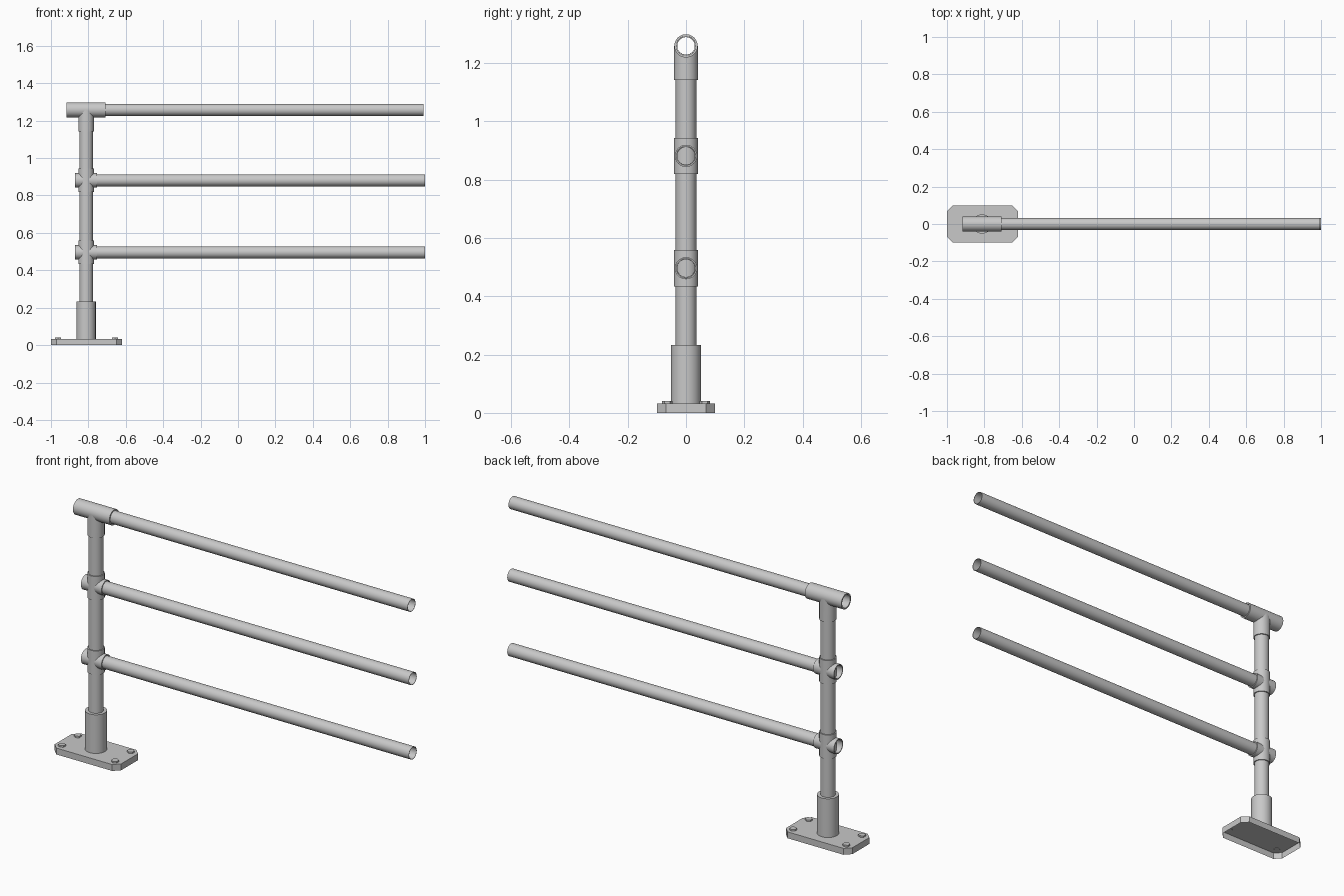
import bpy, bmesh, math
from mathutils import Matrix, Vector

cube = bpy.data.objects.get("Cube")
if cube:
    bpy.data.objects.remove(cube, do_unlink=True)

steel = bpy.data.materials.new("galvanised grey")
steel.use_nodes = True
GREY = (0.58, 0.58, 0.58, 1)
steel.diffuse_color = GREY
steel.node_tree.nodes["Principled BSDF"].inputs["Base Color"].default_value = GREY

POST_X = -0.812
POST_R, RAIL_R = 0.0355, 0.032
TOP_Z, PLATE_Z = 1.258, 0.033
SEG = 40


def finish(name, bm, smooth=True):
    bmesh.ops.recalc_face_normals(bm, faces=bm.faces)
    mesh = bpy.data.meshes.new(name)
    bm.to_mesh(mesh)
    bm.free()
    mesh.materials.append(steel)
    obj = bpy.data.objects.new(name, mesh)
    bpy.context.collection.objects.link(obj)
    if smooth:
        bpy.ops.object.select_all(action='DESELECT')
        obj.select_set(True)
        bpy.context.view_layer.objects.active = obj
        bpy.ops.object.shade_smooth_by_angle(angle=math.radians(35))
    return obj


def tube(name, outer, inner, start, end, along_x=False, z=0, saddle=0):
    """Open pipe; saddle cuts its upper end to sit on a crossing pipe of that radius."""
    bm = bmesh.new()
    rings = []
    for radius, h in ((outer, start), (outer, end), (inner, end), (inner, start)):
        ring = []
        for i in range(SEG):
            a = math.tau * i / SEG
            u, v = radius * math.cos(a), radius * math.sin(a)
            top = h
            if saddle and h == end:
                top = h - math.sqrt(max(0, saddle ** 2 - v ** 2))
            ring.append(bm.verts.new((h, u, z + v) if along_x else (POST_X + u, v, top)))
        rings.append(ring)
    for k in range(4):
        a, b = rings[k], rings[(k + 1) % 4]
        for i in range(SEG):
            j = (i + 1) % SEG
            bm.faces.new((a[i], a[j], b[j], b[i]))
    return finish(name, bm)


# Base plate: clipped corners, hollow below
bm = bmesh.new()
hx, hy, cut = 0.19, 0.099, 0.03
outline = []
for sx, sy in ((1, 1), (-1, 1), (-1, -1), (1, -1)):
    pair = [(sx * hx, sy * (hy - cut)), (sx * (hx - cut), sy * hy)]
    outline += pair if sx * sy > 0 else pair[::-1]
low = [bm.verts.new((x - 0.81, y, 0)) for x, y in outline]
high = [bm.verts.new((x - 0.81, y, PLATE_Z)) for x, y in outline]
bm.faces.new(high)
for i in range(len(low)):
    j = (i + 1) % len(low)
    bm.faces.new((low[i], low[j], high[j], high[i]))
finish("base_plate", bm, smooth=False)

# Hexagonal bolt heads
for side, sx in (("left", 1), ("right", -1)):
    for end, sy in (("back", 1), ("front", -1)):
        bm = bmesh.new()
        spot = Vector((-0.81 + sx * 0.152, sy * 0.064, PLATE_Z + 0.003))
        bmesh.ops.create_cone(bm, cap_ends=True, segments=6, radius1=0.018, radius2=0.018,
                              depth=0.01, matrix=Matrix.Translation(spot))
        finish(f"bolt_{end}_{side}", bm, smooth=False)

# Upright and its socket
tube("base_socket", 0.0515, POST_R, PLATE_Z, 0.233)
tube("post", POST_R, POST_R - 0.003, PLATE_Z, TOP_Z, saddle=0.04)

# Top tee fitting and handrail
tube("tee_sleeve", 0.04, RAIL_R + 0.001, -0.916, -0.708, along_x=True, z=TOP_Z)
tube("tee_stem", 0.041, POST_R, 1.141, TOP_Z, saddle=0.04)
tube("top_rail", RAIL_R, RAIL_R - 0.002, -0.78, 0.993, along_x=True, z=TOP_Z)

# Cross fittings with the lower rails
for name, z in (("middle", 0.881), ("lower", 0.496)):
    tube(f"{name}_cross_upright", 0.041, POST_R, z - 0.062, z + 0.062)
    tube(f"{name}_cross_sleeve", 0.038, RAIL_R + 0.001, -0.872, -0.754, along_x=True, z=z)
    tube(f"{name}_rail", RAIL_R, RAIL_R - 0.002, -0.785, 1.0, along_x=True, z=z)
